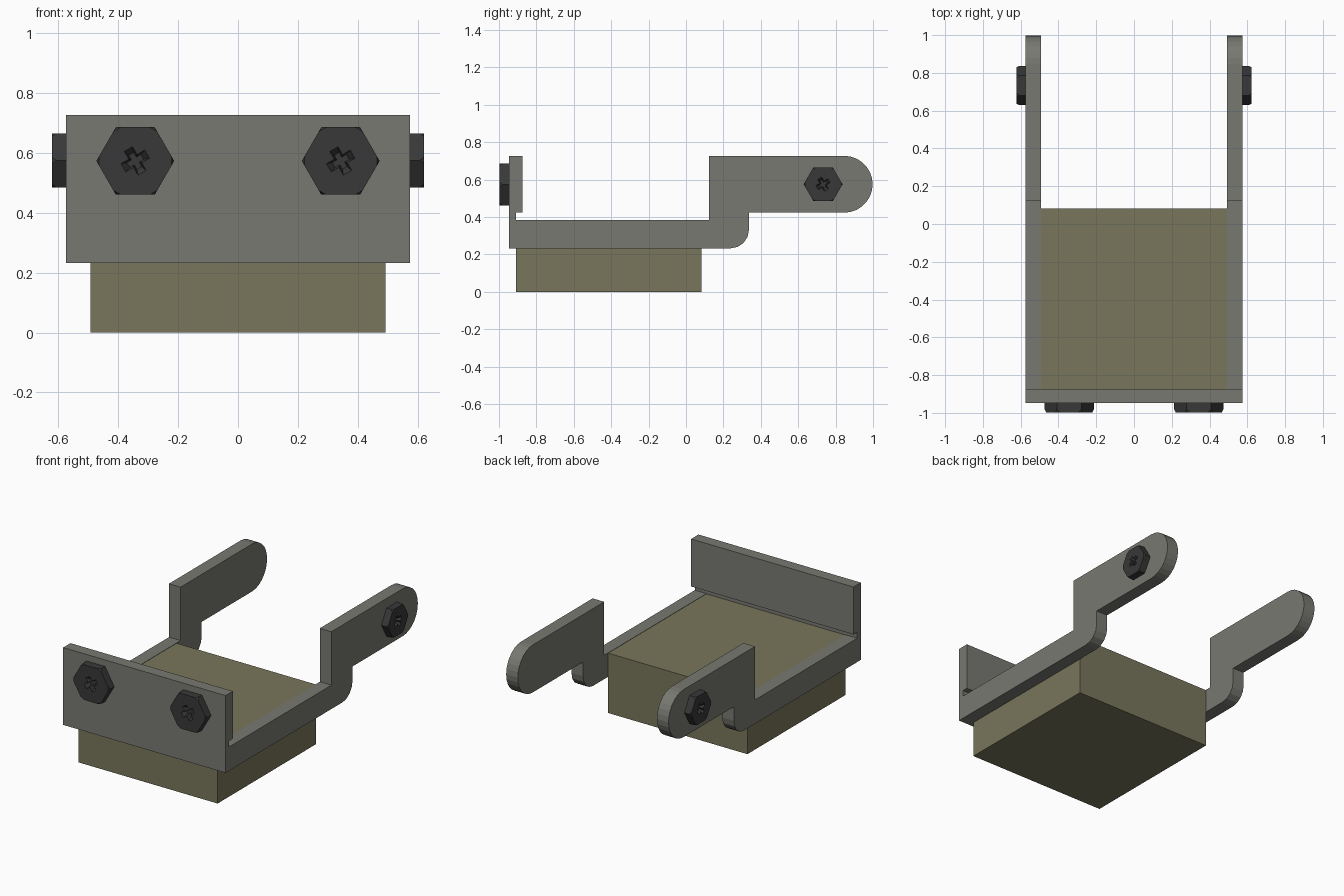
import bpy, bmesh
from math import sin, cos, pi, radians
from mathutils import Matrix

if "Cube" in bpy.data.objects:
    bpy.data.objects.remove(bpy.data.objects["Cube"])


def material(name, rgb):
    m = bpy.data.materials.new(name)
    m.diffuse_color = (*rgb, 1)
    m.use_nodes = True
    m.node_tree.nodes["Principled BSDF"].inputs["Base Color"].default_value = m.diffuse_color
    return m


STEEL = material("steel", (0.19, 0.19, 0.17))
OLIVE = material("olive", (0.19, 0.18, 0.105))
DARK = material("dark", (0.04, 0.04, 0.04))


def add_object(name, bm, mat):
    bmesh.ops.recalc_face_normals(bm, faces=bm.faces)
    mesh = bpy.data.meshes.new(name)
    bm.to_mesh(mesh)
    bm.free()
    obj = bpy.data.objects.new(name, mesh)
    bpy.context.collection.objects.link(obj)
    mesh.materials.append(mat)
    return obj


def loft(rings):
    """Closed solid through rings with equal point counts."""
    bm = bmesh.new()
    loops = [[bm.verts.new(p) for p in r] for r in rings]
    for a, b in zip(loops, loops[1:]):
        for i in range(len(a)):
            j = (i + 1) % len(a)
            bm.faces.new((a[i], a[j], b[j], b[i]))
    bm.faces.new(loops[0][::-1])
    bm.faces.new(loops[-1])
    return bm


def extrude_x(name, profile, x0, x1, mat):
    return add_object(name, loft([[(x, y, z) for y, z in profile] for x in (x0, x1)]), mat)


def arc(cy, cz, r, a0, a1, n):
    angles = [radians(a0 + (a1 - a0) * i / n) for i in range(n + 1)]
    return [(cy + r * cos(a), cz + r * sin(a)) for a in angles]


def bolt(name, location, turn, radius, height):
    # Hexagonal head with clipped outer corners
    hexagon = [(radius * cos(i * pi / 3), radius * sin(i * pi / 3)) for i in range(6)]
    bm = loft([[(x, y, z) for x, y in hexagon] for z in (-0.005, height)])
    corners = [v for v in bm.verts if v.co.z > height / 2]
    bmesh.ops.bevel(bm, geom=corners, offset=radius * 0.13, affect='VERTICES', segments=1)
    head = add_object(name, bm, DARK)

    # Tapered cross recess
    w, l = 0.12 * radius, 0.35 * radius
    arm = [(w, w), (w, l), (-w, l)]
    cross = []
    for k in range(4):
        c, s = cos(k * pi / 2 + pi / 6), sin(k * pi / 2 + pi / 6)
        cross += [(c * x - s * y, s * x + c * y) for x, y in arm]
    rings = [[(x * f, y * f, z) for x, y in cross]
             for f, z in ((0.6, height * 0.4), (1.03, height * 1.03))]
    cutter = add_object("recess_cutter", loft(rings), DARK)
    cutter.hide_render = True
    mod = head.modifiers.new("recess", 'BOOLEAN')
    mod.operation, mod.solver, mod.object = 'DIFFERENCE', 'EXACT', cutter
    bpy.context.view_layer.objects.active = head
    bpy.ops.object.modifier_apply(modifier=mod.name)
    bpy.data.objects.remove(cutter)

    rot = Matrix.Rotation(radians(turn), 4, 'Z') @ Matrix.Rotation(pi / 2, 4, 'X')
    head.matrix_world = Matrix.Translation(location) @ rot


# Base block
extrude_x("base_block", [(-0.91, 0), (0.083, 0), (0.083, 0.383), (-0.91, 0.383)],
          -0.493, 0.493, OLIVE)

# Front plate, thinner at the bottom
extrude_x("front_plate", [(-0.947, 0.232), (-0.91, 0.232), (-0.91, 0.423), (-0.873, 0.423),
                          (-0.873, 0.727), (-0.947, 0.727)], -0.575, 0.575, STEEL)

# Cranked side arms with rounded heel and tip
side = [(-0.91, 0.232)]
side += arc(0.237, 0.332, 0.1, -90, 0, 4)
side += [(0.337, 0.423)]
side += arc(0.846, 0.575, 0.152, -90, 90, 14)
side += [(0.123, 0.727), (0.123, 0.385), (-0.91, 0.385)]
for label, s in (("left", -1), ("right", 1)):
    extrude_x(label + "_arm", side, s * 0.493, s * 0.575, STEEL)
    bolt(label + "_front_bolt", (s * 0.343, -0.947, 0.573), 0, 0.13, 0.051)
    bolt(label + "_side_bolt", (s * 0.575, 0.733, 0.575), s * 90, 0.104, 0.046)
